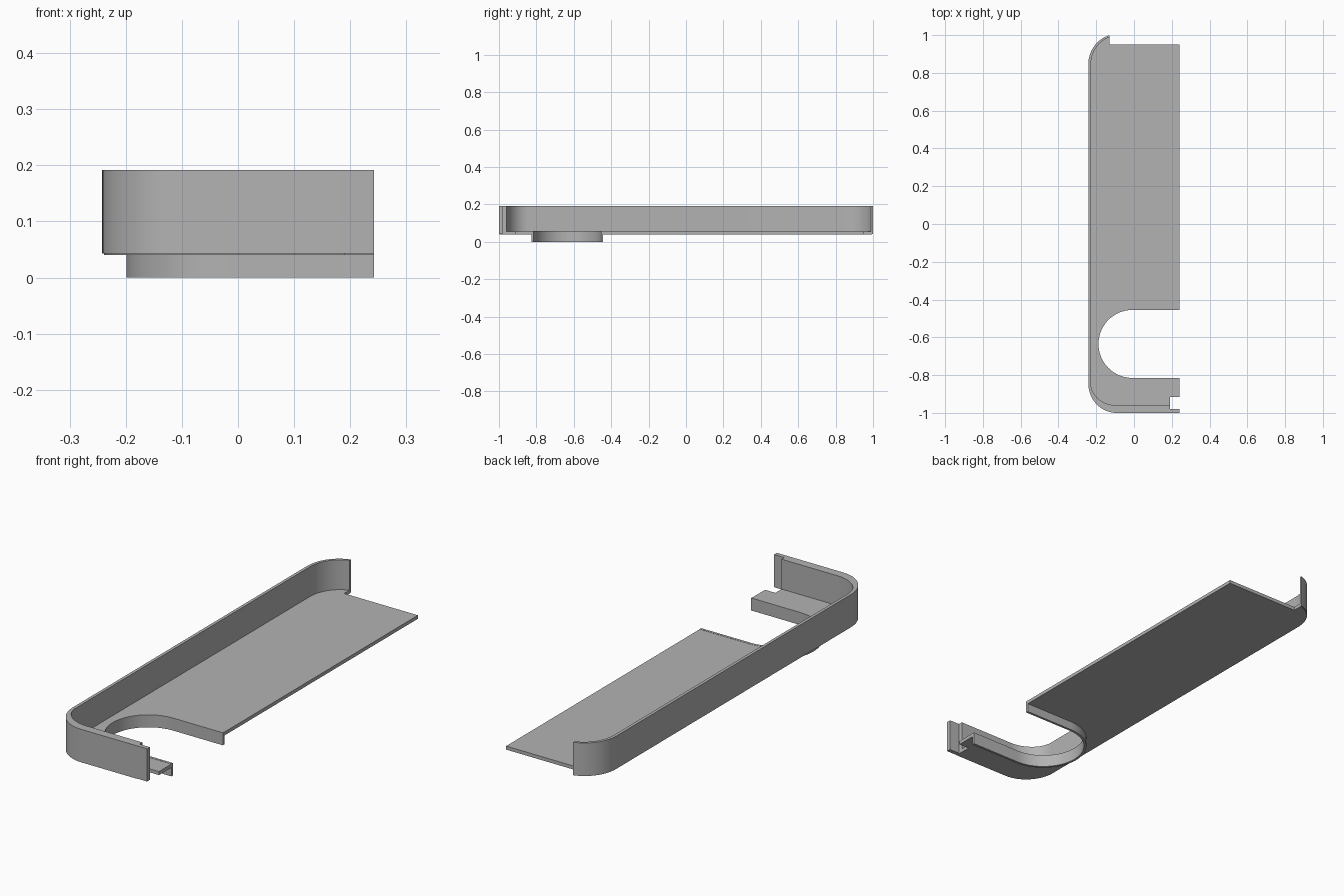
import bpy
import bmesh
from math import cos, sin, radians, acos, degrees

cube = bpy.data.objects.get("Cube")
if cube:
    bpy.data.objects.remove(cube, do_unlink=True)

grey = bpy.data.materials.new("plain grey")
grey.use_nodes = True
grey.diffuse_color = (0.45, 0.45, 0.45, 1)
grey.node_tree.nodes["Principled BSDF"].inputs["Base Color"].default_value = grey.diffuse_color


def arc(cx, cy, rx, ry, start, end, steps=20):
    """Points along an elliptical arc, angles in degrees."""
    angles = [radians(start + (end - start) * i / steps) for i in range(steps + 1)]
    return [(cx + rx * cos(a), cy + ry * sin(a)) for a in angles]


def prism(name, outline, bottom, top):
    """Extrude a flat outline upwards between two heights."""
    bm = bmesh.new()
    face = bm.faces.new([bm.verts.new((x, y, bottom)) for x, y in outline])
    grown = bmesh.ops.extrude_face_region(bm, geom=[face])["geom"]
    for v in grown:
        if isinstance(v, bmesh.types.BMVert):
            v.co.z = top
    bmesh.ops.recalc_face_normals(bm, faces=bm.faces)
    mesh = bpy.data.meshes.new(name)
    bm.to_mesh(mesh)
    bm.free()
    mesh.materials.append(grey)
    obj = bpy.data.objects.new(name, mesh)
    bpy.context.collection.objects.link(obj)
    bpy.ops.object.select_all(action='DESELECT')
    obj.select_set(True)
    bpy.context.view_layer.objects.active = obj
    bpy.ops.object.shade_smooth_by_angle(angle=radians(30))
    return obj


SIDE = 0.242        # half width
CUT = -0.13         # where the back corner is cut off
CX, CY = -0.092, 0.844   # corner centres
HX, HY, HR = -0.008, -0.635, 0.18   # slot centre and radius


def corner_path(inset_x, inset_front, inset_back):
    """Back corner, long side and front corner, from back to front."""
    rx = CX + SIDE - inset_x
    cut_angle = degrees(acos((CUT - CX) / rx))
    back = arc(CX, CY, rx, 1 - CY + 0.004 - inset_back, cut_angle, 180)
    front = arc(CX, -CY, rx, 1 - CY - inset_front, 180, 270)
    return back + front


def slot(radius):
    """U shaped opening, from the front edge round to the back edge."""
    bend = arc(HX, HY, radius, radius, 270, 90, 40)
    return [(SIDE, HY - radius)] + bend + [(SIDE, HY + radius)]


# Rim wall, thin lip at its front end and tapering at the back
outer = corner_path(0, 0, 0)
inner = corner_path(0.014, 0.04, 0.01)
lip_end = [(SIDE, -1), (SIDE, -0.98), (0.19, -0.98), (0.19, -0.96)]
prism("rim_wall", outer + lip_end + inner[::-1], 0.043, 0.192)

# Floor plate with the slot and the notch by the lip
floor = corner_path(0.003, 0.003, 0.003)
notch = [(0.19, -0.997), (0.19, -0.915), (SIDE, -0.915)]
back_edge = [(SIDE, 0.95), (CUT, 0.95)]
prism("floor_plate", floor + notch + slot(HR + 0.004) + back_edge, 0.04, 0.056)

# Collar hanging below the floor around the slot
prism("slot_collar", slot(HR) + slot(HR + 0.011)[::-1], 0, 0.057)
